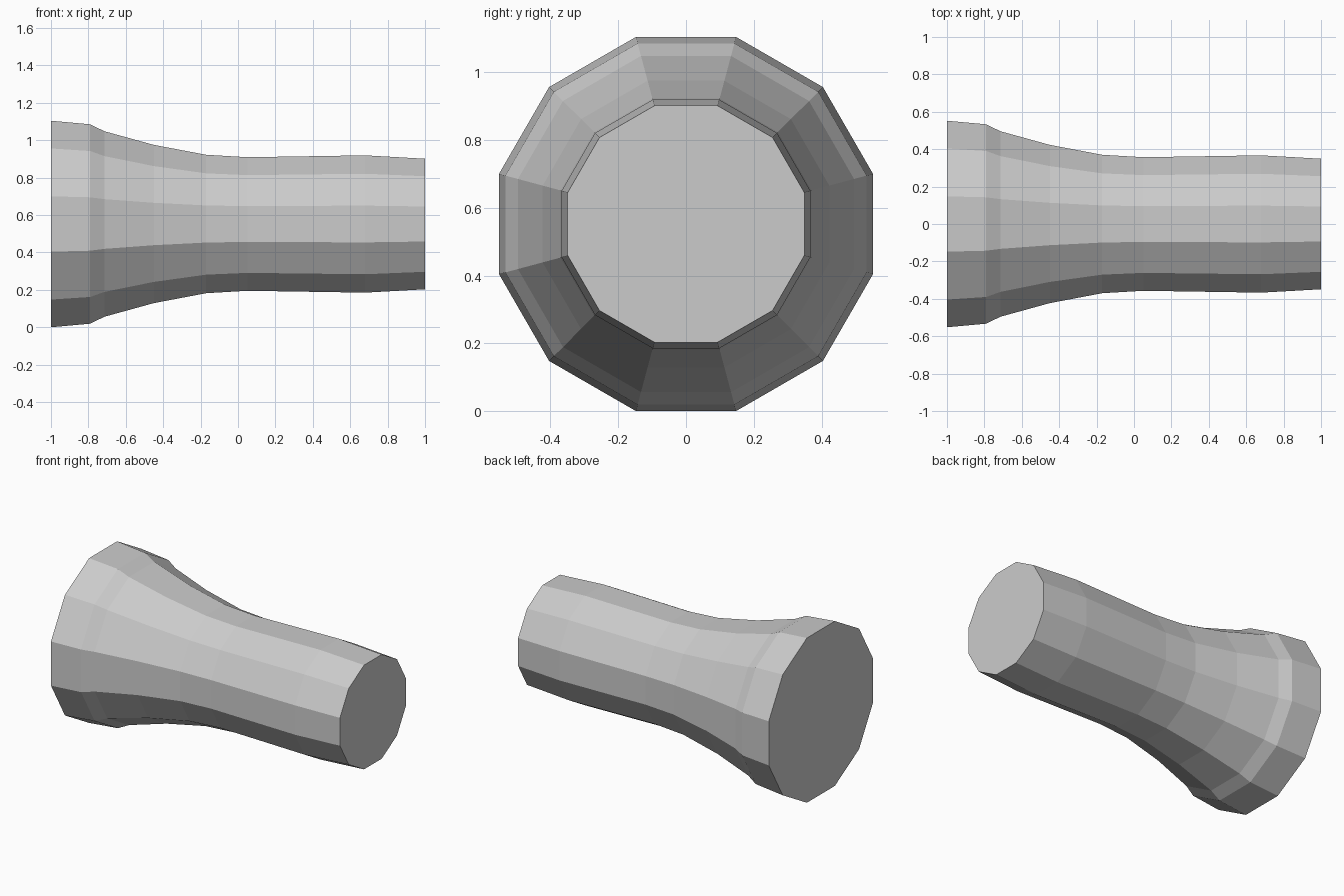
import bpy, bmesh
from math import cos, sin, pi

cube = bpy.data.objects.get("Cube")
if cube:
    bpy.data.objects.remove(cube, do_unlink=True)

SIDES = 12
CENTRE_Z = 0.552

# Position along the axis and distance from the axis to the flat sides
PROFILE = [(-1.0, 0.552), (-0.79, 0.533), (-0.715, 0.496), (-0.45, 0.423),
           (-0.17, 0.37), (0.05, 0.357), (0.68, 0.367), (1.0, 0.349)]

grey = bpy.data.materials.new("light_grey")
grey.use_nodes = True
colour = (0.6, 0.6, 0.6, 1.0)
grey.diffuse_color = colour
grey.node_tree.nodes["Principled BSDF"].inputs["Base Color"].default_value = colour


def ring(bm, x, apothem):
    """Twelve-sided ring with a flat side at the top."""
    radius = apothem / cos(pi / SIDES)
    angles = [(i + 0.5) * 2 * pi / SIDES for i in range(SIDES)]
    return [bm.verts.new((x, radius * cos(a), CENTRE_Z + radius * sin(a))) for a in angles]


# Flared handle: rings joined by flat faces and closed at both ends
bm = bmesh.new()
rings = [ring(bm, x, r) for x, r in PROFILE]
for a, b in zip(rings, rings[1:]):
    for i in range(SIDES):
        j = (i + 1) % SIDES
        bm.faces.new((a[i], a[j], b[j], b[i]))
bm.faces.new(rings[0])
bm.faces.new(rings[-1])
bmesh.ops.recalc_face_normals(bm, faces=bm.faces)

mesh = bpy.data.meshes.new("flared_handle")
bm.to_mesh(mesh)
bm.free()
mesh.materials.append(grey)
handle = bpy.data.objects.new("flared_handle", mesh)
bpy.context.collection.objects.link(handle)
